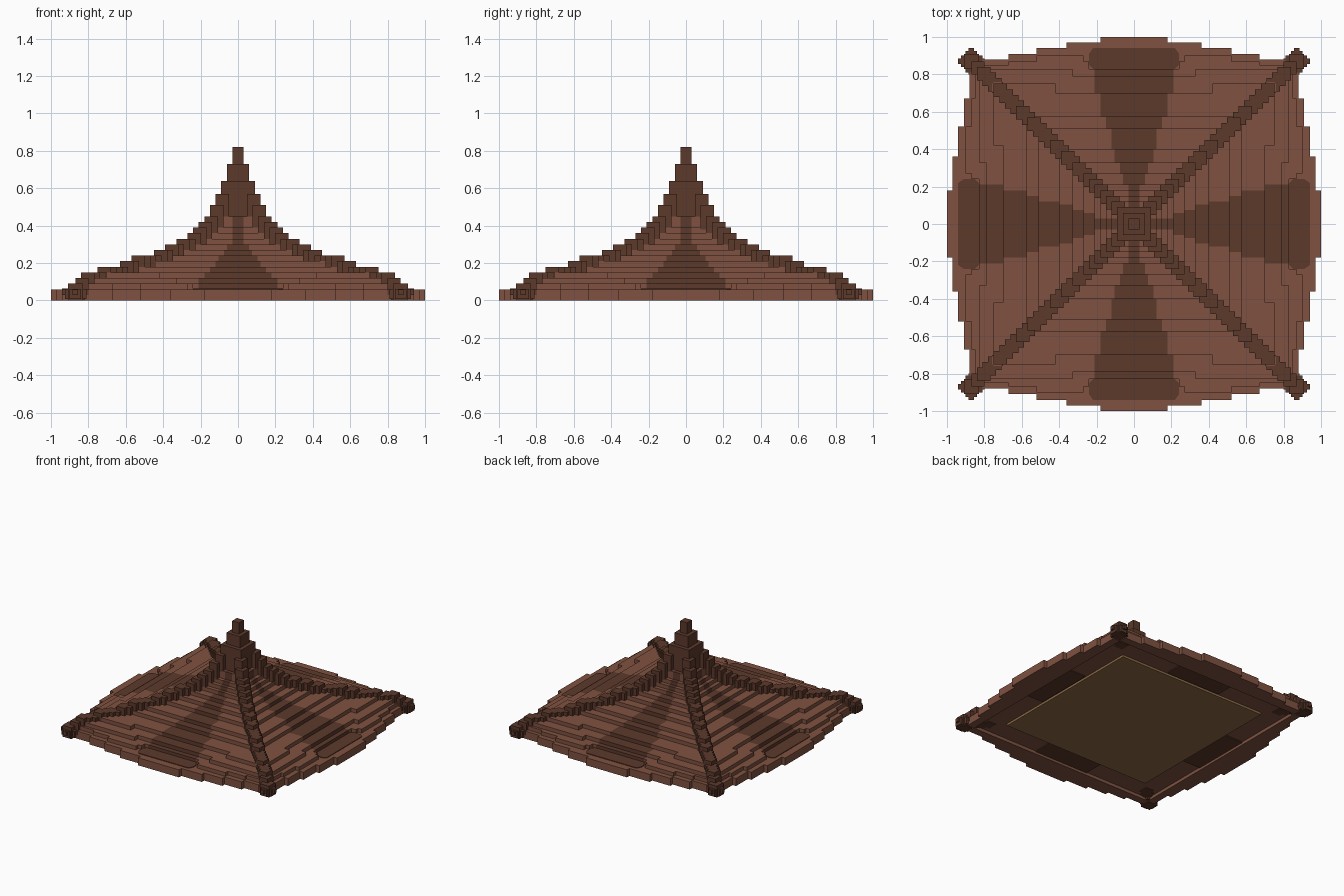
import bpy, bmesh
from mathutils import Matrix
from math import pi

if "Cube" in bpy.data.objects:
    bpy.data.objects.remove(bpy.data.objects["Cube"], do_unlink=True)


def material(name, rgb):
    m = bpy.data.materials.new(name)
    m.use_nodes = True
    m.diffuse_color = (*rgb, 1)
    bsdf = m.node_tree.nodes["Principled BSDF"]
    bsdf.inputs["Base Color"].default_value = (*rgb, 1)
    bsdf.inputs["Roughness"].default_value = 0.9
    return m


SHINGLE = material("shingle brown", (0.215, 0.085, 0.052))
DARK = material("dark wood", (0.107, 0.041, 0.024))
CEILING = material("ceiling wood", (0.27, 0.15, 0.06))


def finish(name, bm, *mats):
    me = bpy.data.meshes.new(name)
    bm.to_mesh(me)
    bm.free()
    ob = bpy.data.objects.new(name, me)
    for m in mats:
        me.materials.append(m)
    bpy.context.collection.objects.link(ob)
    return ob


def add_box(bm, x0, x1, y0, y1, z0, z1, turn=0):
    loc = Matrix.Translation(((x0 + x1) / 2, (y0 + y1) / 2, (z0 + z1) / 2))
    size = Matrix.Diagonal((x1 - x0, y1 - y0, z1 - z0, 1))
    rot = Matrix.Rotation(turn * pi / 2, 4, "Z")
    bmesh.ops.create_cube(bm, size=1, matrix=rot @ loc @ size)


def boxes(name, mat, items, turns=4):
    bm = bmesh.new()
    for turn in range(turns):
        for b in items:
            add_box(bm, *b, turn)
    return finish(name, bm, mat)


# Stepped roof slopes: half-width, top height and stripe half-width of each tier
tiers = [(.83, .09, .21), (.79, .12, .21), (.70, .15, .18), (.575, .18, .15),
         (.51, .21, .12), (.40, .24, .105), (.33, .27, .075), (.27, .30, .06),
         (.21, .33, .03), (.18, .36, .03), (.15, .39, .03), (.12, .45, .03)]
bm = bmesh.new()


def strip(ya, za, yb, zb, w, turn):
    """One riser or tread, cut into slope, dark stripe, slope."""
    rot = Matrix.Rotation(turn * pi / 2, 3, "Z")
    for a0, a1, b0, b1, mi in ((w, ya, w, yb, 0), (-w, w, -w, w, 1), (-ya, -w, -yb, -w, 0)):
        pts = [(a1, ya, za), (a0, ya, za), (b0, yb, zb), (b1, yb, zb)]
        f = bm.faces.new([bm.verts.new(rot @ Matrix.Identity(3) @ bm_v(p)) for p in pts])
        f.material_index = mi


def bm_v(p):
    from mathutils import Vector
    return Vector(p)


z = .06
for i, (r, top, w) in enumerate(tiers):
    inner = tiers[i + 1][0] if i + 1 < len(tiers) else .04
    for turn in range(4):
        strip(r, z, r, top, w, turn)
        strip(r, top, inner, top, w, turn)
    z = top
finish("roof_slopes", bm, SHINGLE, DARK)

# Bowed eave rim and the plate closing it
rim = [(.82, .82, .88), (.67, .88, .91), (.52, .91, .94), (.36, .94, .97), (.18, .97, 1.0)]
boxes("eave_rim", SHINGLE, [(-w, w, a, b, 0, .06) for w, a, b in rim])
boxes("eave_plate", SHINGLE, [(-.84, .84, -.84, .84, .025, .058)], 1)

# Shingle courses that climb toward the corners
courses = [(.24, .67, .83, .87, .055, .09), (.67, .83, .83, .85, .055, .09),
           (.27, .52, .87, .90, .055, .09), (.33, .81, .79, .83, .085, .12),
           (.42, .76, .70, .75, .115, .15)]
courses += [(-b, -a, *rest) for a, b, *rest in courses]
boxes("corner_courses", SHINGLE, courses)

# Dark stripe ends with clipped corners, above and below the eave
bm = bmesh.new()
outline = [(-.21, .82), (.21, .82), (.24, .85), (.24, .91), (.22, .94),
           (-.22, .94), (-.24, .91), (-.24, .85)]
for turn in range(4):
    face = bm.faces.new([bm.verts.new((x, y, .065)) for x, y in outline])
    ext = bmesh.ops.extrude_face_region(bm, geom=[face])
    new = [v for v in ext["geom"] if isinstance(v, bmesh.types.BMVert)]
    bmesh.ops.translate(bm, vec=(0, 0, -.007), verts=new)
    bmesh.ops.rotate(bm, cent=(0, 0, 0), verts=list({*new, *face.verts} if face.is_valid else new),
                     matrix=Matrix.Rotation(turn * pi / 2, 3, "Z"))
bmesh.ops.recalc_face_normals(bm, faces=bm.faces)
finish("stripe_ends", bm, DARK)
boxes("stripe_undersides", DARK, [(-.24, .24, .66, .82, .019, .027)])

# Hip ridges: small blocks climbing the four diagonals along a sagging curve
ridge = [(.12, .57), (.15, .51), (.18, .45), (.21, .42), (.24, .39), (.27, .36),
         (.33, .33), (.39, .30), (.46, .27), (.57, .24), (.635, .21), (.76, .18),
         (.84, .15), (.88, .12), (.91, .09)]
h = .036
blocks = []
for k in range(27):
    c = .084 + k * .03
    top = next((t for r, t in ridge if c + h <= r + .002), .09)
    blocks.append((c - h, c + h, c - h, c + h, max(.005, top - .13), top))
boxes("hip_ridges", DARK, blocks)

# Crossed corner finials
c = .87
boxes("corner_finials", DARK, [
    (c - .04, c + .04, c - .04, c + .04, 0, .09),
    (c - .06, c + .055, c - .03, c + .03, .008, .062),
    (c - .03, c + .03, c - .06, c + .055, .008, .062),
    (c - .07, c + .07, c - .015, c + .015, .03, .06),
    (c - .015, c + .015, c - .07, c + .07, .03, .06)])

# Stepped pinnacle
boxes("pinnacle", DARK, [(-r, r, -r, r, a, b) for r, a, b in
                         ((.09, .40, .64), (.06, .64, .73), (.03, .73, .82))], 1)

# Ceiling panel under the roof
boxes("ceiling", CEILING, [(-.65, .65, -.65, .65, .008, .03)], 1)
